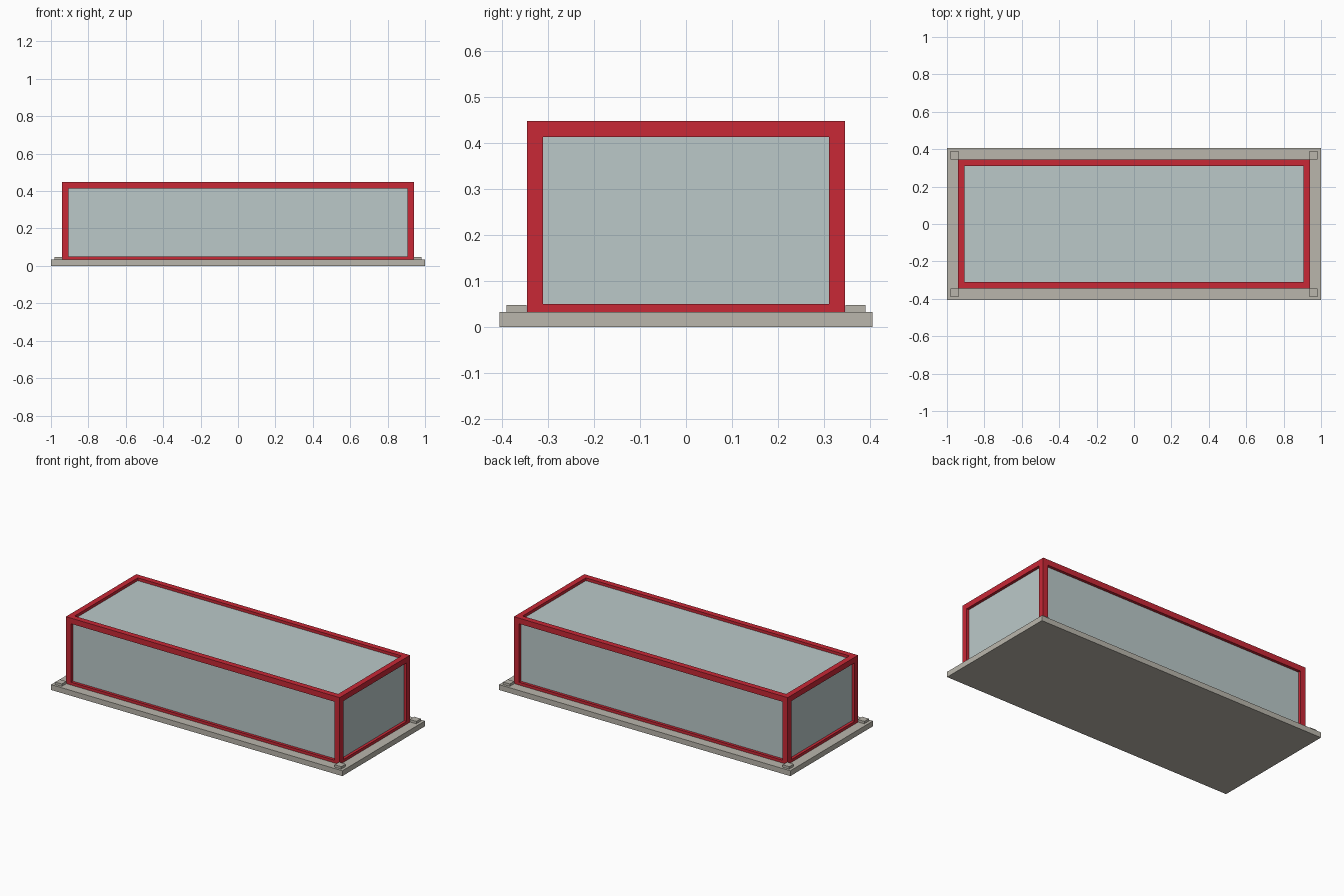
import bpy
from itertools import product
from mathutils import Vector

if "Cube" in bpy.data.objects:
    bpy.data.objects.remove(bpy.data.objects["Cube"], do_unlink=True)


def material(name, rgb):
    linear = [((c / 255 + 0.055) / 1.055) ** 2.4 for c in rgb] + [1]
    mat = bpy.data.materials.new(name)
    mat.use_nodes = True
    mat.diffuse_color = linear
    mat.node_tree.nodes["Principled BSDF"].inputs["Base Color"].default_value = linear
    return mat


def box(name, low, high, mat):
    low, high = Vector(low), Vector(high)
    bpy.ops.mesh.primitive_cube_add(size=1, location=(low + high) / 2)
    obj = bpy.context.object
    obj.name = name
    obj.scale = high - low
    bpy.ops.object.transform_apply(location=False, rotation=False, scale=True)
    obj.data.materials.append(mat)
    return obj


red = material("red frame", (200, 40, 54))
glass = material("pale glass", (187, 201, 201))
stone = material("grey stone", (186, 182, 172))

SLAB_TOP, BAR, TOP = 0.033, 0.035, 0.448
X, Y = 0.94, 0.345            # outer faces of the frame
HALF = BAR / 2                # panels sit on the centre lines of the bars
SILL = SLAB_TOP + HALF        # the sill bars are half sunk in the slab

# Base slab and glazed volume
box("base_slab", (-1, -0.405, 0), (1, 0.405, SLAB_TOP), stone)
box("glass_panels", (HALF - X, HALF - Y, SLAB_TOP - 0.01),
    (X - HALF, Y - HALF, TOP - HALF), glass)

# Long and short rails, at the sill and the top
for level, top in (("sill", SILL), ("top", TOP)):
    low = top - BAR if level == "top" else SLAB_TOP - 0.01
    for side, s in (("front", -1), ("back", 1)):
        y = sorted((s * Y, s * (Y - BAR)))
        box(f"{side}_{level}_rail", (-X, y[0], low), (X, y[1], top), red)
    for side, s in (("right", -1), ("left", 1)):
        x = sorted((s * X, s * (X - BAR)))
        box(f"{side}_{level}_rail", (x[0], BAR - Y, low), (x[1], Y - BAR, top), red)

# Corner posts and the small pads outside them
for sx, sy in product((-1, 1), repeat=2):
    corner = f"{'front' if sy < 0 else 'back'}_{'right' if sx < 0 else 'left'}"
    x = sorted((sx * X, sx * (X - BAR)))
    y = sorted((sy * Y, sy * (Y - BAR)))
    box(corner + "_post", (x[0], y[0], SILL), (x[1], y[1], TOP - BAR), red)
    x = sorted((sx * 0.937, sx * 0.982))
    y = sorted((sy * 0.346, sy * 0.39))
    box(corner + "_pad", (x[0], y[0], SLAB_TOP - 0.01), (x[1], y[1], 0.048), stone)
